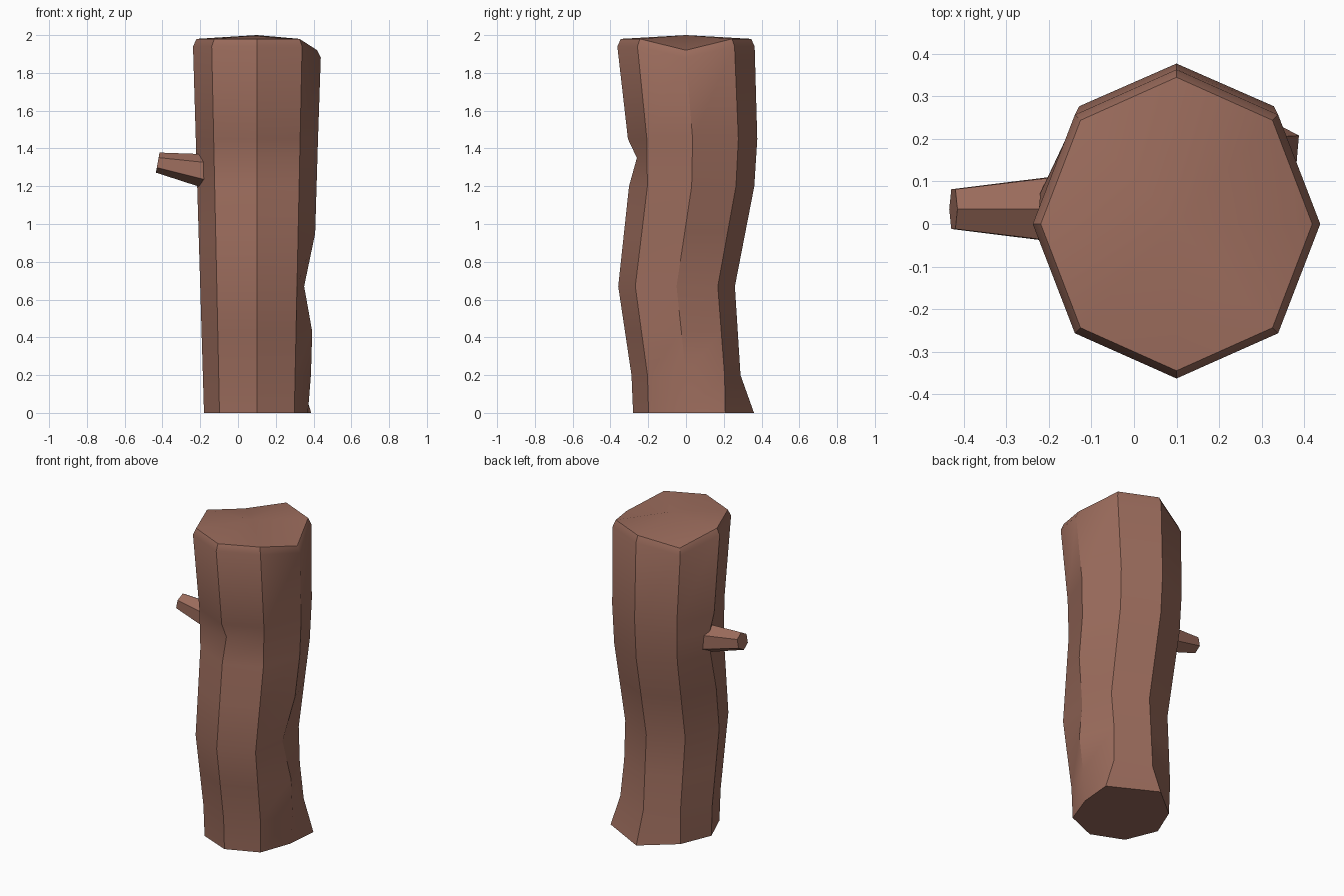
import bpy, bmesh, math
from mathutils import Vector

if "Cube" in bpy.data.objects:
    bpy.data.objects.remove(bpy.data.objects["Cube"])

bark = bpy.data.materials.new("brown_bark")
bark.diffuse_color = (0.33, 0.15, 0.108, 1)
bark.use_nodes = True
bark.node_tree.nodes["Principled BSDF"].inputs["Base Color"].default_value = bark.diffuse_color


def lerp(table, z):
    for (z0, a), (z1, b) in zip(table, table[1:]):
        if z <= z1:
            return a + (b - a) * (z - z0) / (z1 - z0)
    return table[-1][1]


def finish(bm, name):
    bmesh.ops.recalc_face_normals(bm, faces=bm.faces)
    me = bpy.data.meshes.new(name)
    bm.to_mesh(me)
    bm.free()
    ob = bpy.data.objects.new(name, me)
    bpy.context.collection.objects.link(ob)
    me.materials.append(bark)
    bpy.ops.object.select_all(action='DESELECT')
    ob.select_set(True)
    bpy.context.view_layer.objects.active = ob
    bpy.ops.object.shade_smooth_by_angle(angle=math.radians(30))


def bridge(bm, rings):
    for a, b in zip(rings, rings[1:]):
        n = len(a)
        for i in range(n):
            j = (i + 1) % n
            bm.faces.new((a[i], a[j], b[j], b[i]))


# Trunk: octagon that widens upward, sways in y and has a few dents
SWAY = [(0, 0), (0.2, 0), (0.67, -0.05), (1.2, 0.03), (1.45, 0.035), (1.94, 0)]
LEVELS = [0, 0.2, 0.43, 0.67, 0.95, 1.2, 1.35, 1.45, 1.94, 1.98]
DENTS = {  # (level, corner): x, y shift
    (0, 1): (0.09, 0.01), (0, 2): (0, 0.08), (0, 0): (-0.01, 0),
    (1, 1): (0.02, 0), (3, 0): (-0.05, 0),
    (6, 6): (0, 0.045), (5, 4): (0, 0.03), (6, 4): (0, 0.04),
}
bm = bmesh.new()
rings = []
for li, z in enumerate(LEVELS):
    inset = 0.02 if z > 1.95 else 0
    ring = []
    for k in range(8):
        a = k * math.pi / 4
        dx, dy = DENTS.get((li, k), (0, 0))
        dip = 0.06 if li >= 8 and k in (0, 3) else 0
        x = 0.1 + (0.28 + 0.03 * z - inset) * math.cos(a) + dx
        y = (0.28 + 0.043 * z - inset) * math.sin(a) + lerp(SWAY, z) + dy
        ring.append(bm.verts.new((x, y, z - dip)))
    rings.append(ring)
bridge(bm, rings)
bm.faces.new(rings[0])
# slightly peaked cut top
peak = bm.verts.new((0.1, 0, 2.0))
for i in range(8):
    bm.faces.new((rings[-1][i], rings[-1][(i + 1) % 8], peak))
finish(bm, "trunk")

# Branch stub: tapered hexagon rising to the left
bm = bmesh.new()
axis = Vector((-0.22, 0, 0.04)).normalized()
up = Vector((0, 1, 0)).cross(axis)
if up.z < 0:
    up = -up
rings = []
for c, r in (((-0.1, 0.035, 1.268), 0.1), ((-0.425, 0.035, 1.325), 0.054)):
    rings.append([bm.verts.new(Vector(c) + up * (r * math.cos(k * math.pi / 3))
                               + Vector((0, r * math.sin(k * math.pi / 3), 0)))
                  for k in range(6)])
bridge(bm, rings)
for ring in rings:
    bm.faces.new(ring)
finish(bm, "branch_stub")
